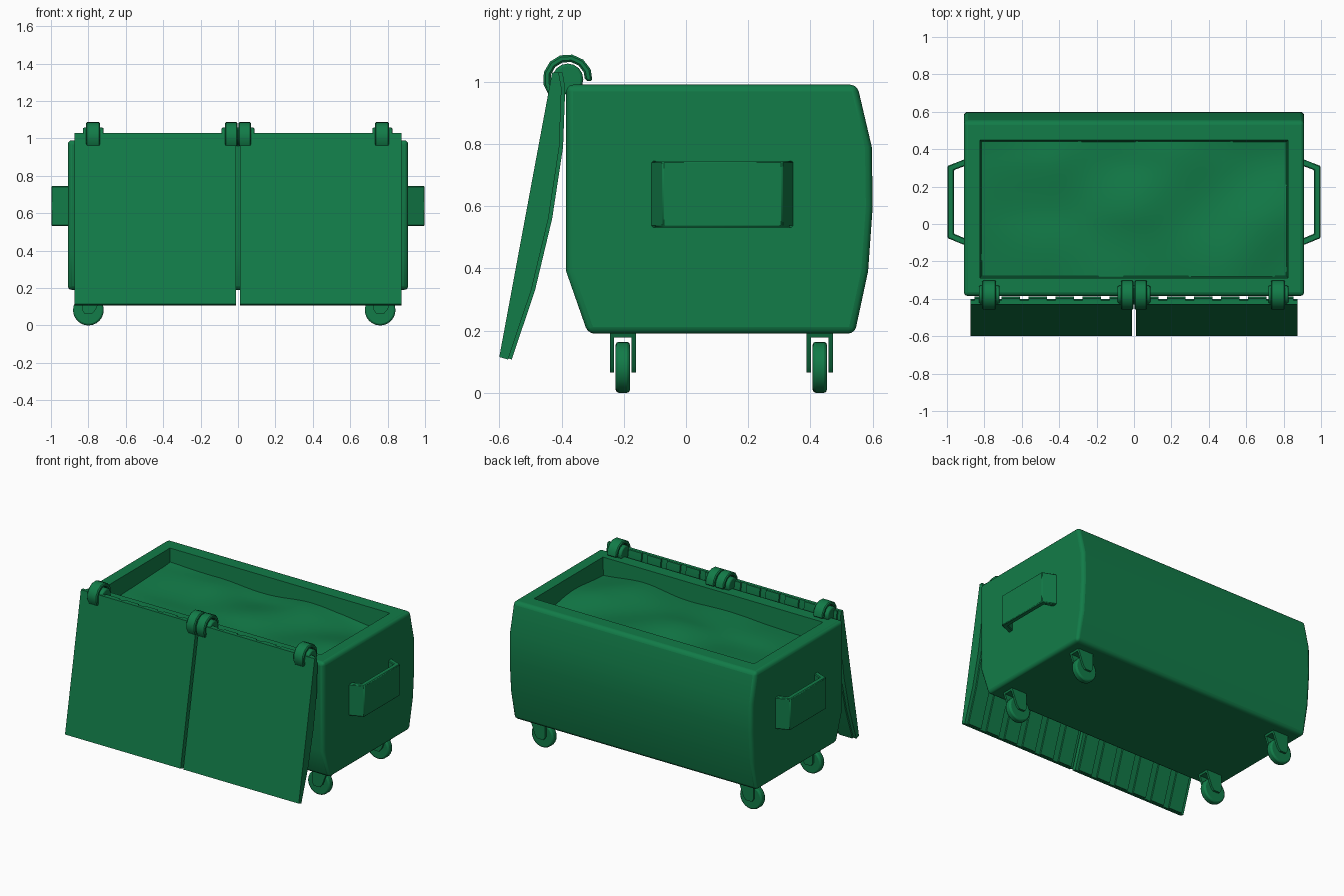
import bpy, bmesh, math
from mathutils import Vector, noise

if "Cube" in bpy.data.objects:
    bpy.data.objects.remove(bpy.data.objects["Cube"])

GREEN = bpy.data.materials.new("green_paint")
GREEN.diffuse_color = (0.006, 0.2, 0.065, 1)
GREEN.use_nodes = True
GREEN.node_tree.nodes["Principled BSDF"].inputs["Base Color"].default_value = GREEN.diffuse_color


def finish(bm, name, angle=30):
    bmesh.ops.recalc_face_normals(bm, faces=bm.faces)
    me = bpy.data.meshes.new(name)
    bm.to_mesh(me)
    bm.free()
    ob = bpy.data.objects.new(name, me)
    bpy.context.collection.objects.link(ob)
    me.materials.append(GREEN)
    smooth(ob, angle)
    return ob


def smooth(ob, angle=30):
    bpy.ops.object.select_all(action='DESELECT')
    bpy.context.view_layer.objects.active = ob
    ob.select_set(True)
    bpy.ops.object.shade_smooth_by_angle(angle=math.radians(angle))


def apply_all(ob):
    bpy.ops.object.select_all(action='DESELECT')
    bpy.context.view_layer.objects.active = ob
    ob.select_set(True)
    for m in list(ob.modifiers):
        bpy.ops.object.modifier_apply(modifier=m.name)


def prism(bm, pts, axis, a, b):
    """Extrude a 2D outline along an axis: X uses (y,z), Y uses (x,z), Z uses (x,y)."""
    put = {'X': lambda p, t: (t, p[0], p[1]),
           'Y': lambda p, t: (p[0], t, p[1]),
           'Z': lambda p, t: (p[0], p[1], t)}[axis]
    lo = [bm.verts.new(put(p, a)) for p in pts]
    hi = [bm.verts.new(put(p, b)) for p in pts]
    n = len(pts)
    bm.faces.new(lo)
    bm.faces.new(hi)
    for i in range(n):
        j = (i + 1) % n
        bm.faces.new((lo[i], lo[j], hi[j], hi[i]))


def circle(cx, cy, r, n):
    return [(cx + r * math.cos(2 * math.pi * i / n), cy + r * math.sin(2 * math.pi * i / n))
            for i in range(n)]


def bevel(ob, width, segments, angle=35):
    m = ob.modifiers.new("bevel", 'BEVEL')
    m.width, m.segments = width, segments
    m.limit_method, m.angle_limit = 'ANGLE', math.radians(angle)
    return m


# Container body
bm = bmesh.new()
prism(bm, [(-0.315, 0.19), (-0.385, 0.39), (-0.385, 0.99), (0.55, 0.99), (0.597, 0.79),
           (0.6, 0.6), (0.585, 0.39), (0.542, 0.19)], 'X', -0.91, 0.91)
body = finish(bm, "container_body")
bevel(body, 0.022, 3)

# Tapered cutter for the opening
bm = bmesh.new()
rings = []
for z, t in ((0.76, 0.02), (1.1, -0.007)):
    rings.append([bm.verts.new((x, y, z)) for x, y in
                  ((-0.825 + t, -0.29 + t), (0.825 - t, -0.29 + t),
                   (0.825 - t, 0.45 - t), (-0.825 + t, 0.45 - t))])
bm.faces.new(rings[0])
bm.faces.new(rings[1])
for i in range(4):
    j = (i + 1) % 4
    bm.faces.new((rings[0][i], rings[0][j], rings[1][j], rings[1][i]))
cutter = finish(bm, "opening_cutter")
cutter.hide_render = True
cut = body.modifiers.new("opening", 'BOOLEAN')
cut.object, cut.operation, cut.solver = cutter, 'DIFFERENCE', 'EXACT'
apply_all(body)
bpy.data.objects.remove(cutter)
smooth(body, 35)
body.modifiers.new("normals", 'WEIGHTED_NORMAL').keep_sharp = True

# Lumpy contents
bm = bmesh.new()
bmesh.ops.create_grid(bm, x_segments=48, y_segments=24, size=0.5)
for v in bm.verts:
    x, y = v.co.x * 1.63, v.co.y * 0.72 + 0.08
    h = noise.noise(Vector((x * 2.2, y * 2.8, 4.3)))
    v.co = (x, y, 0.885 + 0.045 * h)
finish(bm, "bin_contents", 60)

# Lids hanging open, with ribs underneath
inner = [(-0.397, 1.03), (-0.388, 0.98), (-0.395, 0.79), (-0.43, 0.56), (-0.485, 0.33), (-0.56, 0.107)]
outer = [(-0.6, 0.115), (-0.43, 1.03)]
shell = [(y - 0.012, z) for y, z in inner]
for side, name in ((-1, "left_lid"), (1, "right_lid")):
    bm = bmesh.new()
    prism(bm, shell + outer, 'X', side * 0.01, side * 0.875)
    for i in range(6):
        c = 0.01 + 0.865 * (i + 0.5) / 6
        prism(bm, inner + [(-0.585, 0.115), (-0.42, 1.028)], 'X', side * (c - 0.05), side * (c + 0.05))
    finish(bm, name, 20)

# Hinges: hooked straps over pins
HY, HZ = -0.38, 1.008
arc = [math.radians(-5 + 225 * i / 8) for i in range(9)]
strap = [(HY + 0.08 * math.cos(a), HZ + 0.08 * math.sin(a)) for a in arc]
strap += [(HY + 0.056 * math.cos(a), HZ + 0.056 * math.sin(a)) for a in reversed(arc)]
for name, spans, pin in (("left_hinge", [(-0.812, -0.737)], (-0.83, -0.718)),
                         ("middle_hinge", [(-0.07, -0.003), (0.003, 0.07)], (-0.088, 0.088)),
                         ("right_hinge", [(0.732, 0.808)], (0.718, 0.826))):
    bm = bmesh.new()
    for a, b in spans:
        prism(bm, strap, 'X', a, b)
    ob = finish(bm, name + "_strap", 40)
    bevel(ob, 0.006, 1, 60)
    bm = bmesh.new()
    prism(bm, circle(HY, HZ, 0.05, 16), 'X', *pin)
    ob = finish(bm, name + "_pin", 40)
    bevel(ob, 0.008, 2, 60)

# Side handles
for s, name in ((-1, "left_handle"), (1, "right_handle")):
    bm = bmesh.new()
    prism(bm, [(s * x, y) for x, y in
               ((0.9, 0.348), (0.998, 0.31), (0.998, -0.075), (0.9, -0.115),
                (0.9, -0.078), (0.963, -0.052), (0.963, 0.288), (0.9, 0.312))], 'Z', 0.532, 0.745)
    ob = finish(bm, name)
    bevel(ob, 0.005, 1, 60)

# Casters: wheel and two fork plates, all trailing the same way
for cx, xn in ((-0.8, "left"), (0.76, "right")):
    for cy, yn in ((-0.203, "front"), (0.43, "back")):
        bm = bmesh.new()
        prism(bm, circle(cx, 0.082, 0.082, 24), 'Y', cy - 0.023, cy + 0.023)
        ob = finish(bm, f"{yn}_{xn}_wheel", 40)
        bevel(ob, 0.01, 2, 60)
        bm = bmesh.new()
        fork = [(cx - 0.022, 0.065), (cx + 0.022, 0.065), (cx + 0.04, 0.085),
                (cx + 0.085, 0.2), (cx - 0.035, 0.2), (cx - 0.035, 0.085)]
        for d in (-0.035, 0.035):
            prism(bm, fork, 'Y', cy + d - 0.007, cy + d + 0.007)
        prism(bm, [(cx - 0.035, 0.178), (cx + 0.077, 0.178), (cx + 0.085, 0.2), (cx - 0.035, 0.2)],
              'Y', cy - 0.03, cy + 0.03)
        finish(bm, f"{yn}_{xn}_fork")
